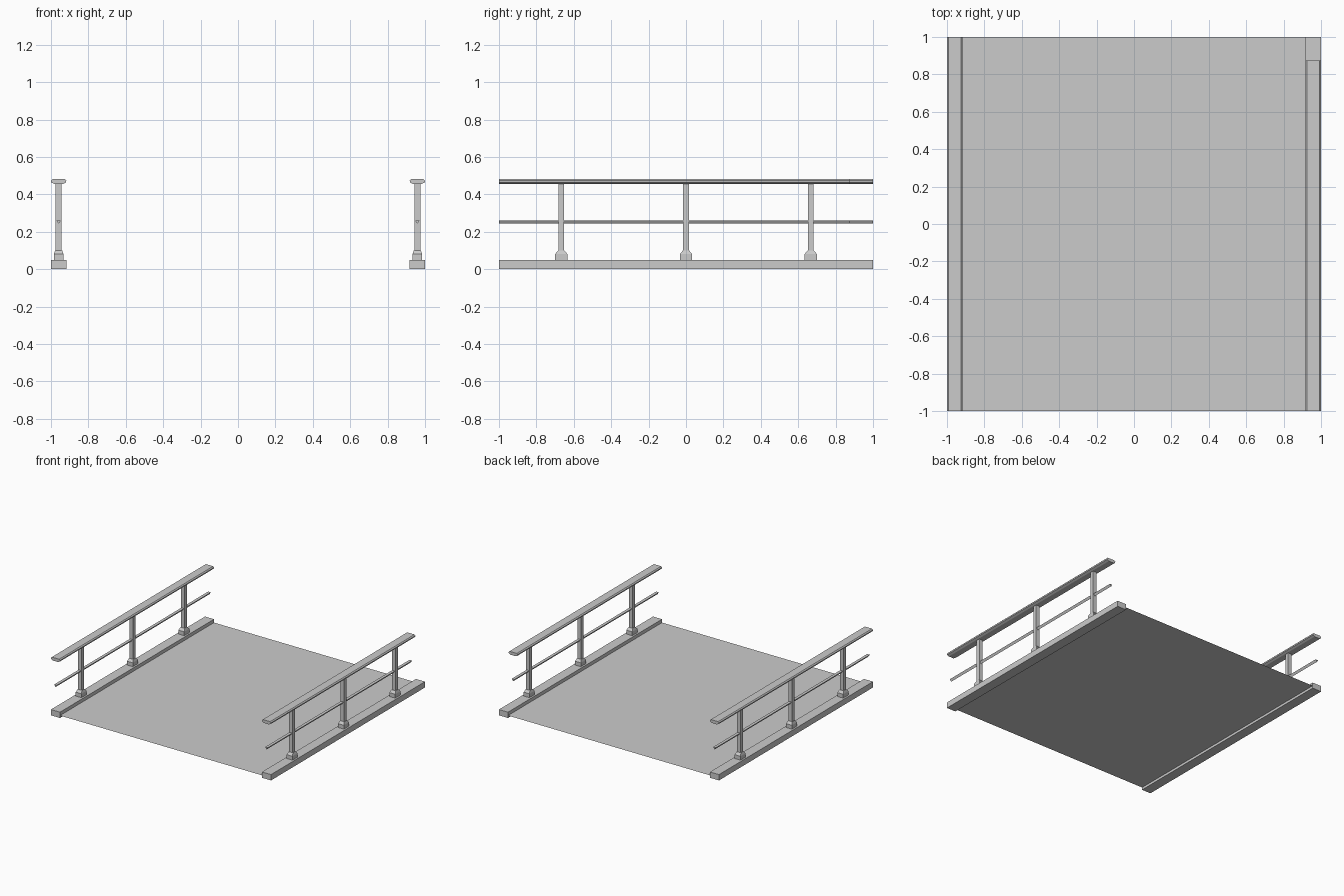
import bpy

if "Cube" in bpy.data.objects:
    bpy.data.objects.remove(bpy.data.objects["Cube"])

CX = 0.959  # centre line of each railing


def mesh(name, verts, faces):
    me = bpy.data.meshes.new(name)
    me.from_pydata(verts, [], faces)
    ob = bpy.data.objects.new(name, me)
    bpy.context.collection.objects.link(ob)
    return ob


def extrude_y(name, cx, profile, y0, y1):
    # profile: (x, z) points, counter-clockwise seen from the front
    n = len(profile)
    verts = [(cx + x, y, z) for y in (y0, y1) for x, z in profile]
    faces = [tuple(range(n)), tuple(reversed(range(n, 2 * n)))]
    faces += [(i, n + i, n + (i + 1) % n, (i + 1) % n) for i in range(n)]
    return mesh(name, verts, faces)


def stack(name, cx, cy, rings):
    # rings: (half x, half y, z) rectangles joined from bottom to top
    verts = [(cx + sx * hx, cy + sy * hy, z) for hx, hy, z in rings
             for sx, sy in ((-1, -1), (1, -1), (1, 1), (-1, 1))]
    faces = [(3, 2, 1, 0)]
    for k in range(0, 4 * (len(rings) - 1), 4):
        faces += [(k + i, k + (i + 1) % 4, k + 4 + (i + 1) % 4, k + 4 + i) for i in range(4)]
    t = 4 * (len(rings) - 1)
    faces.append((t, t + 1, t + 2, t + 3))
    return mesh(name, verts, faces)


# thin road deck
d = 0.918
mesh("deck", [(-d, -1, 0.02), (d, -1, 0.02), (d, 1, 0.02), (-d, 1, 0.02)], [(0, 1, 2, 3)])

curb = [(-0.041, 0), (0.041, 0), (0.041, 0.048), (-0.041, 0.048)]
handrail = [(-0.022, 0.455), (0.022, 0.455), (0.039, 0.463), (0.041, 0.473),
            (0.033, 0.481), (-0.033, 0.481), (-0.041, 0.473), (-0.039, 0.463)]
midrail = [(0, 0.243), (0.012, 0.261), (-0.012, 0.261)]

# the right-hand rails stop short of the back edge
for side, cx, end in (("left", -CX, 1.0), ("right", CX, 0.875)):
    extrude_y(side + "_curb", cx, curb, -1, 1)
    extrude_y(side + "_handrail", cx, handrail, -1, end)
    extrude_y(side + "_middle_rail", cx, midrail, -1, end)
    # posts with flared feet
    for i, y in enumerate((-0.667, 0, 0.667)):
        stack(f"{side}_post_{i + 1}", cx, y,
              [(0.026, 0.033, 0.048), (0.026, 0.033, 0.08), (0.019, 0.017, 0.1),
               (0.016, 0.016, 0.1), (0.016, 0.016, 0.458)])
